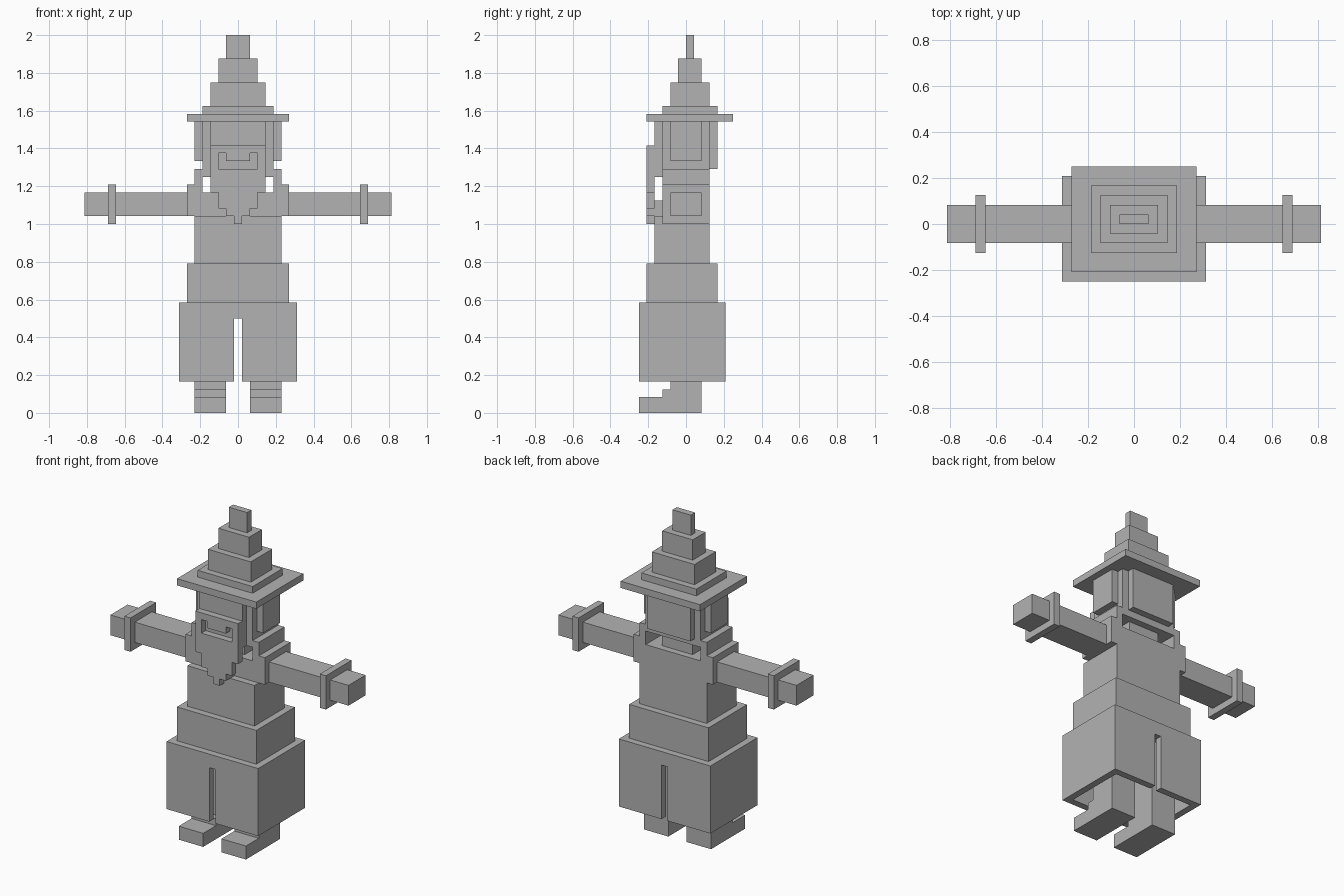
import bpy, bmesh

if "Cube" in bpy.data.objects:
    bpy.data.objects.remove(bpy.data.objects["Cube"])

U = 2 / 48  # one block of the build grid

grey = bpy.data.materials.new("stone_grey")
grey.diffuse_color = (0.45, 0.45, 0.45, 1)
grey.use_nodes = True
grey.node_tree.nodes["Principled BSDF"].inputs["Base Color"].default_value = grey.diffuse_color


def finish(name, bm):
    bmesh.ops.recalc_face_normals(bm, faces=bm.faces)
    me = bpy.data.meshes.new(name)
    bm.to_mesh(me)
    bm.free()
    me.materials.append(grey)
    ob = bpy.data.objects.new(name, me)
    bpy.context.collection.objects.link(ob)
    return ob


def box(name, x0, x1, y0, y1, z0, z1):
    bm = bmesh.new()
    bmesh.ops.create_cube(bm, size=1)
    for v in bm.verts:
        v.co = (U * (x1 if v.co.x > 0 else x0),
                U * (y1 if v.co.y > 0 else y0),
                U * (z1 if v.co.z > 0 else z0))
    return finish(name, bm)


def mid(name, half, y0, y1, z0, z1):
    return box(name, -half, half, y0, y1, z0, z1)


def prism(name, half_profile, y0, y1):
    """Mirror a half outline in x-z and extrude it along y."""
    pts = half_profile + [(-x, z) for x, z in reversed(half_profile) if x]
    bm = bmesh.new()
    face = bm.faces.new([bm.verts.new((x * U, y0 * U, z * U)) for x, z in pts])
    ext = bmesh.ops.extrude_face_region(bm, geom=[face])
    for v in ext["geom"]:
        if isinstance(v, bmesh.types.BMVert):
            v.co.y = y1 * U
    return finish(name, bm)


def cut(target, *cutters):
    for c in cutters:
        m = target.modifiers.new("cut", "BOOLEAN")
        m.operation = "DIFFERENCE"
        m.object = c
        m.solver = "EXACT"
        bpy.context.view_layer.objects.active = target
        bpy.ops.object.modifier_apply(modifier=m.name)
        bpy.data.objects.remove(c)


# Stepped pointed hat and its brim
mid("hat_brim", 6.5, -5, 6, 37, 38)
for i, (half, y0, y1, z0, z1) in enumerate([
        (4.5, -3, 4, 38, 39), (3.5, -2, 3, 39, 42),
        (2.5, -1, 2, 42, 45), (1.5, 0, 1, 45, 48)]):
    mid(f"hat_tier_{i + 1}", half, y0, y1, z0, z1)

# Head with face, back hair and side hair
mid("head", 4.5, -3, 3, 30, 37)
mid("face", 3.5, -4, -3, 30, 37)
mid("back_hair", 3.5, 3, 4, 31, 37)
mid("neck", 2.5, -2, 2, 28, 30)

# Beard with a smile-shaped opening
beard = prism("beard", [(0, 34), (3.5, 34), (3.5, 28), (2.5, 28), (2.5, 26),
                        (1.5, 26), (1.5, 25), (0.5, 25), (0.5, 24)], -5, -4)
cut(beard, prism("smile_cutter", [(0, 32), (1.5, 32), (1.5, 33), (2.5, 33),
                                  (2.5, 31)], -5.5, -3.5))
mid("beard_root", 1.5, -4, -3, 25, 27)

# Shoulders with raised collar, then torso and belt
prism("shoulders", [(0, 28), (4.5, 28), (4.5, 31), (5.5, 31), (5.5, 29),
                    (6.5, 29), (6.5, 25)], -3, 3)
mid("torso", 5.5, -4, 3, 19, 25)
mid("coat_waist", 6.5, -5, 4, 14, 19)

# Hollow coat skirt, slit front and back
skirt = mid("coat_skirt", 7.5, -6, 5, 4, 14)
cut(skirt, mid("skirt_cavity", 6.5, -5, 4, 3, 13),
    mid("skirt_slit", 0.5, -7, 6, 3, 12))

# Side hair, arms, cuffs, legs and feet on both sides
for side, s in (("left", -1), ("right", 1)):
    def limb(name, a, b, *rest):
        lo, hi = sorted((s * a, s * b))
        return box(f"{side}_{name}", lo, hi, *rest)

    limb("side_hair", 4.5, 5.5, -2, 2, 32, 37)
    limb("arm", 6.5, 19.5, -2, 2, 25, 28)
    limb("cuff", 15.5, 16.5, -3, 3, 24, 29)
    limb("leg", 1.5, 5.5, -2, 2, 0, 13)
    limb("instep", 1.5, 5.5, -3, -2, 0, 3)
    limb("foot", 1.5, 5.5, -6, -3, 0, 2)
